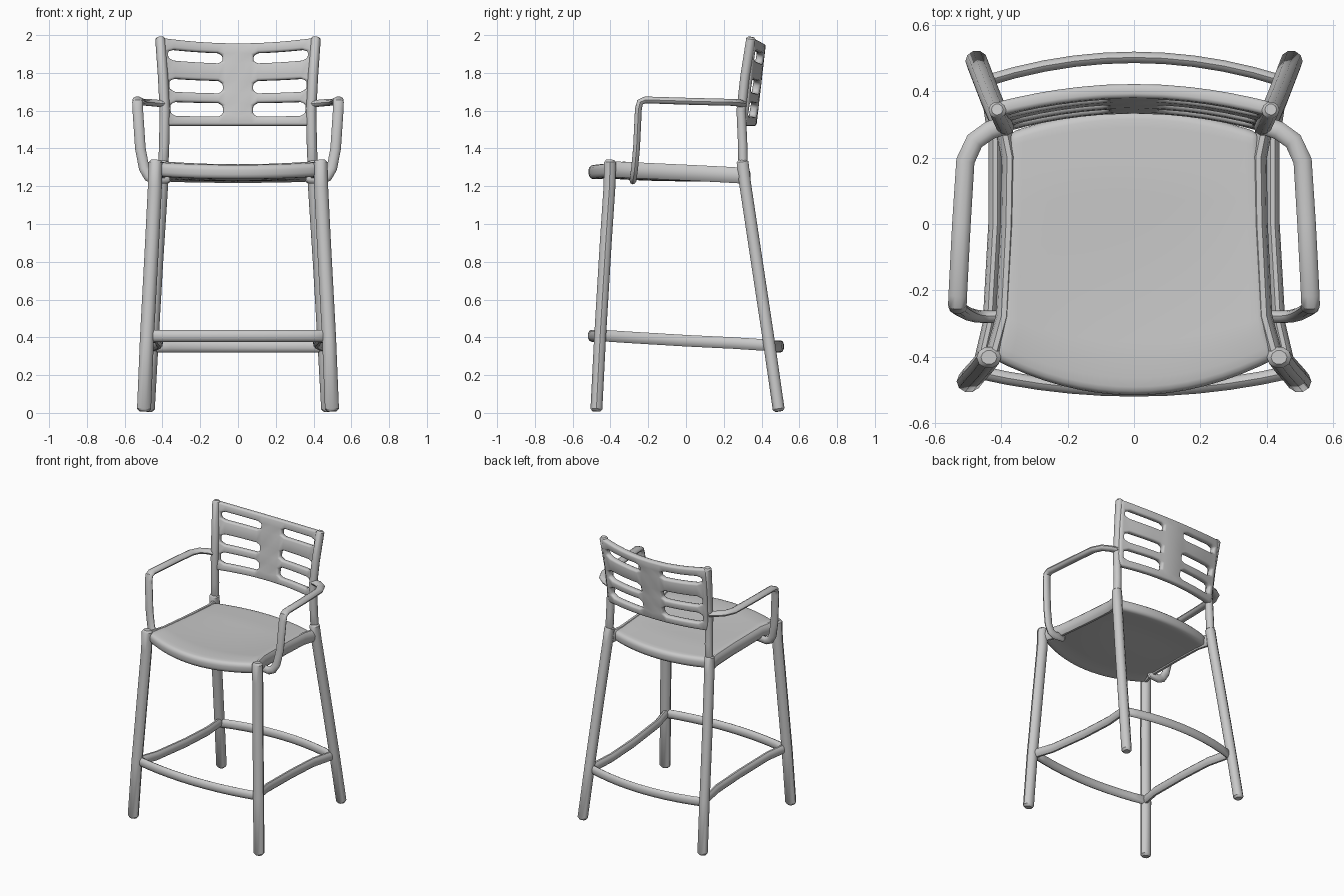
import bpy, bmesh, math
from mathutils import Vector

if "Cube" in bpy.data.objects:
    bpy.data.objects.remove(bpy.data.objects["Cube"])

grey = bpy.data.materials.new("warm_grey")
grey.use_nodes = True
COLOUR = (0.58, 0.58, 0.58, 1)
grey.diffuse_color = COLOUR
grey.node_tree.nodes["Principled BSDF"].inputs["Base Color"].default_value = COLOUR


def finish(name, bm, mods=()):
    """Turn a bmesh into a shaded object and add its modifiers."""
    bmesh.ops.recalc_face_normals(bm, faces=bm.faces[:])
    mesh = bpy.data.meshes.new(name)
    bm.to_mesh(mesh)
    bm.free()
    mesh.materials.append(grey)
    ob = bpy.data.objects.new(name, mesh)
    bpy.context.collection.objects.link(ob)
    for kind, settings in mods:
        m = ob.modifiers.new(kind.title(), kind)
        for key, value in settings.items():
            setattr(m, key, value)
    bpy.ops.object.select_all(action='DESELECT')
    ob.select_set(True)
    bpy.context.view_layer.objects.active = ob
    bpy.ops.object.shade_smooth_by_angle(angle=math.radians(40))
    return ob


def bar(name, path, wide, deep, side=(1, 0, 0), sides=10):
    """Sweep an oval section along a path, with small rounded ends."""
    pts = [Vector(p) for p in path]
    # inset copies of the end points make the rounded tips
    tip = min(wide, deep) * 0.4
    d0, d1 = (pts[1] - pts[0]).normalized(), (pts[-1] - pts[-2]).normalized()
    pts = [pts[0], pts[0] + d0 * tip] + pts[1:-1] + [pts[-1] - d1 * tip, pts[-1]]
    bm = bmesh.new()
    rings, a, last = [], Vector(side), len(pts) - 1
    for i, p in enumerate(pts):
        before = (p - pts[i - 1]).normalized() if i else Vector()
        after = (pts[i + 1] - p).normalized() if i < last else Vector()
        t = (before + after).normalized()
        a = (a - t * a.dot(t)).normalized()
        b = t.cross(a)
        s = 0.65 if i in (0, last) else 1
        rings.append([bm.verts.new(p + a * (wide * s * math.cos(w)) + b * (deep * s * math.sin(w)))
                      for w in (2 * math.pi * k / sides for k in range(sides))])
    for r, q in zip(rings, rings[1:]):
        for k in range(sides):
            n = (k + 1) % sides
            bm.faces.new((r[k], r[n], q[n], q[k]))
    bm.faces.new(rings[0])
    bm.faces.new(rings[-1])
    return finish(name, bm)


def bowed(x, y_end, bulge, z, n=10):
    """Path across the chair that bows outward in the middle."""
    return [(x * u, y_end + bulge * (1 - u * u), z)
            for u in (2 * i / n - 1 for i in range(n + 1))]


# Legs, arms and side stretchers, once for each side
for label, s in (("left", 1), ("right", -1)):
    def flip(path):
        return [(s * x, y, z) for x, y, z in path]

    bar("front_leg_" + label, flip([(0.498, -0.475, 0.008), (0.482, -0.455, 0.4),
                                    (0.455, -0.425, 0.9), (0.44, -0.405, 1.2),
                                    (0.437, -0.402, 1.34)]), 0.037, 0.033)
    bar("back_leg_" + label, flip([(0.475, 0.492, 0.008), (0.455, 0.44, 0.37),
                                   (0.43, 0.375, 0.8), (0.403, 0.312, 1.22),
                                   (0.395, 0.298, 1.34)]), 0.034, 0.033)
    bar("back_post_" + label, flip([(0.398, 0.303, 1.24), (0.391, 0.3, 1.42),
                                    (0.388, 0.292, 1.6), (0.397, 0.312, 1.78),
                                    (0.412, 0.345, 1.99)]), 0.027, 0.026)
    bar("armrest_" + label, flip([(0.39, 0.298, 1.635), (0.435, 0.282, 1.64),
                                  (0.48, 0.25, 1.644), (0.508, 0.19, 1.645),
                                  (0.52, 0.0, 1.65), (0.531, -0.215, 1.657),
                                  (0.532, -0.243, 1.645), (0.531, -0.252, 1.61),
                                  (0.517, -0.262, 1.4), (0.497, -0.272, 1.295),
                                  (0.473, -0.278, 1.252), (0.44, -0.28, 1.237),
                                  (0.36, -0.28, 1.245)]),
        0.028, 0.019, side=(0.5 * s, 0.8, 0))
    bar("side_stretcher_" + label, flip([(0.47, -0.45, 0.41), (0.435, -0.3, 0.4),
                                         (0.418, 0.0, 0.382), (0.418, 0.25, 0.37),
                                         (0.445, 0.435, 0.358)]), 0.021, 0.032)
    # Rail under each edge of the seat, tying front leg to back leg
    bar("seat_rail_" + label, flip([(0.425, -0.40, 1.29), (0.392, -0.28, 1.285),
                                    (0.378, 0.0, 1.272), (0.375, 0.2, 1.262),
                                    (0.395, 0.30, 1.256)]), 0.025, 0.044)

# Bowed stretchers between the front and between the back legs
bar("front_stretcher", bowed(0.475, -0.445, -0.055, 0.408), 0.032, 0.021, side=(0, 0, 1))
bar("back_stretcher", bowed(0.45, 0.43, 0.072, 0.352), 0.032, 0.018, side=(0, 0, 1))

# Seat: dished slab with bowed front and back edges
N = 16
bm = bmesh.new()
grid = []
for j in range(N + 1):
    v = j / N
    half = 0.38 + 0.022 * (1 - v) + 0.03 * max(0, 1 - v * 7)
    row = []
    for i in range(N + 1):
        u = 2 * i / N - 1
        bow = 1 - u * u
        front, back = -0.405 - 0.112 * bow, 0.275 + 0.068 * bow
        z = 1.337 - 0.04 * v - 0.018 * bow * math.sin(math.pi * min(1, v + 0.25) * 0.9)
        z -= 0.014 * max(0, 1 - v * 8)
        row.append(bm.verts.new((u * half, front + (back - front) * v, z)))
    grid.append(row)
for r, q in zip(grid, grid[1:]):
    for i in range(N):
        bm.faces.new((r[i], r[i + 1], q[i + 1], q[i]))
finish("seat", bm, [("SOLIDIFY", dict(thickness=0.075, offset=-1)),
                    ("BEVEL", dict(width=0.026, segments=3, limit_method='ANGLE',
                                   angle_limit=math.radians(50)))])

# Backrest: curved panel with three slots each side of a solid centre
half_cols = [0.08, 0.105, 0.16, 0.22, 0.28, 0.335, 0.365, 0.4]
cols = [-x for x in reversed(half_cols)] + [0] + half_cols
rows = [1.52, 1.568, 1.64, 1.69, 1.757, 1.848, 1.903, 1.955]
slots = (1, 3, 5)
bm = bmesh.new()
grid = []
for j, z0 in enumerate(rows):
    t = (z0 - 1.52) / 0.435
    row = []
    for x in cols:
        z = z0
        # narrow the slots at both ends
        if abs(x) in (0.08, 0.365):
            for k in slots:
                if j in (k, k + 1):
                    z += ((rows[k] + rows[k + 1]) / 2 - z0) * 0.4
        u = x / 0.4
        z += 0.03 * t * u * u
        y = 0.352 + 0.05 * t - 0.055 * u * u
        row.append(bm.verts.new((x * (0.975 + 0.055 * t), y, z)))
    grid.append(row)
for j in range(len(rows) - 1):
    for i in range(len(cols) - 1):
        mid = abs(cols[i] + cols[i + 1]) / 2
        if j in slots and 0.08 < mid < 0.365:
            continue
        bm.faces.new((grid[j][i], grid[j][i + 1], grid[j + 1][i + 1], grid[j + 1][i]))
finish("backrest", bm, [("SOLIDIFY", dict(thickness=0.042, offset=0)),
                        ("BEVEL", dict(width=0.012, segments=2, limit_method='ANGLE',
                                       angle_limit=math.radians(50)))])
